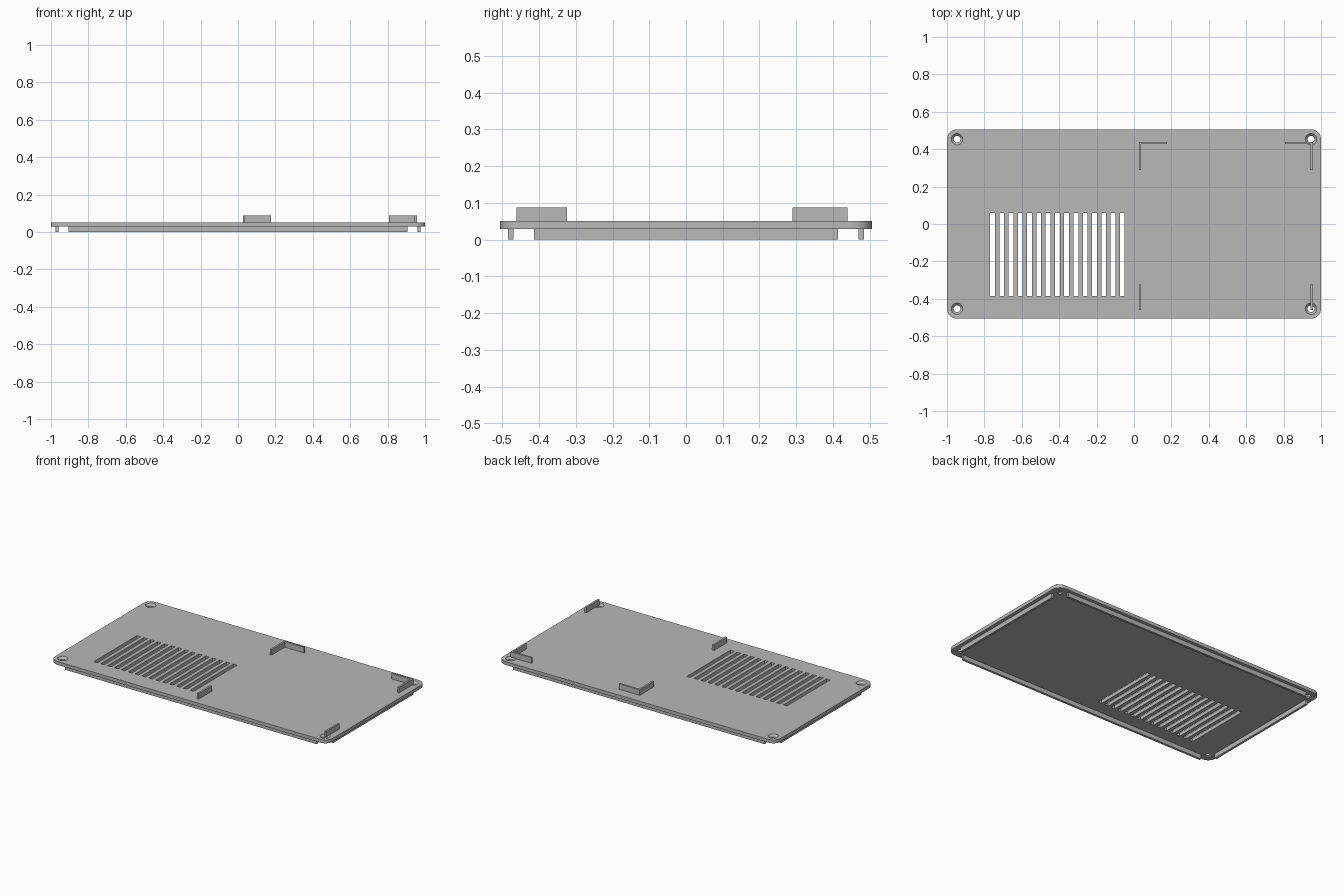
import bpy
import bmesh
from mathutils import Matrix, Vector

cube = bpy.data.objects.get("Cube")
if cube:
    bpy.data.objects.remove(cube, do_unlink=True)

HALF_X, HALF_Y = 1.0, 0.506
PLATE_BOTTOM, PLATE_TOP, WALL_TOP = 0.029, 0.051, 0.087

grey = bpy.data.materials.new("light grey")
grey.use_nodes = True
grey.diffuse_color = (0.48, 0.48, 0.48, 1)
grey.node_tree.nodes["Principled BSDF"].inputs["Base Color"].default_value = grey.diffuse_color


def add_box(bm, x0, x1, y0, y1, z0, z1):
    centre = Vector((x0 + x1, y0 + y1, z0 + z1)) / 2
    size = Matrix.Diagonal((x1 - x0, y1 - y0, z1 - z0, 1))
    return bmesh.ops.create_cube(bm, size=1, matrix=Matrix.Translation(centre) @ size)["verts"]


def add_cone(bm, x, y, z0, z1, r0, r1):
    bmesh.ops.create_cone(bm, cap_ends=True, segments=32, radius1=r0, radius2=r1, depth=z1 - z0,
                          matrix=Matrix.Translation((x, y, (z0 + z1) / 2)))


def make_object(name, bm):
    mesh = bpy.data.meshes.new(name)
    bmesh.ops.recalc_face_normals(bm, faces=bm.faces)
    bm.to_mesh(mesh)
    bm.free()
    mesh.materials.append(grey)
    obj = bpy.data.objects.new(name, mesh)
    bpy.context.collection.objects.link(obj)
    return obj


def make_boxes(name, boxes):
    bm = bmesh.new()
    for box in boxes:
        add_box(bm, *box)
    return make_object(name, bm)


# Plate with rounded corners
bm = bmesh.new()
add_box(bm, -HALF_X, HALF_X, -HALF_Y, HALF_Y, PLATE_BOTTOM, PLATE_TOP)
uprights = [e for e in bm.edges if abs(e.verts[0].co.z - e.verts[1].co.z) > 0.01]
bmesh.ops.bevel(bm, geom=uprights, offset=0.053, segments=8, profile=0.5, affect="EDGES")
plate = make_object("cover_plate", bm)


def cut(name, bm):
    cutter = make_object(name, bm)
    cutter.hide_render = True
    mod = plate.modifiers.new(name, "BOOLEAN")
    mod.operation = "DIFFERENCE"
    mod.solver = "EXACT"
    mod.object = cutter
    bpy.context.view_layer.objects.active = plate
    bpy.ops.object.modifier_apply(modifier=mod.name)
    bpy.data.objects.remove(cutter, do_unlink=True)


# Vent slots
bm = bmesh.new()
for i in range(15):
    x = -0.77 + i * 0.0496
    add_box(bm, x, x + 0.026, -0.385, 0.06, 0, 0.1)
cut("slot_cutter", bm)

# Countersunk screw holes
corners = [(sx * 0.946, sy * 0.453) for sx in (-1, 1) for sy in (-1, 1)]
bm = bmesh.new()
for x, y in corners:
    add_cone(bm, x, y, 0, 0.1, 0.018, 0.018)
cut("hole_cutter", bm)
bm = bmesh.new()
for x, y in corners:
    add_cone(bm, x, y, 0.036, 0.056, 0.017, 0.035)
cut("countersink_cutter", bm)

bpy.ops.object.select_all(action="DESELECT")
plate.select_set(True)
bpy.context.view_layer.objects.active = plate
bpy.ops.object.shade_smooth_by_angle()

# Locating rails under each edge
for name, s in (("right", -1), ("left", 1)):
    x0, x1 = sorted((s * 0.961, s * 0.976))
    make_boxes(name + "_rail", [(x0, x1, -0.414, 0.414, 0, PLATE_BOTTOM)])
for name, s in (("front", -1), ("back", 1)):
    y0, y1 = sorted((s * 0.47, s * 0.485))
    make_boxes(name + "_rail", [(-0.907, 0.907, y0, y1, 0, PLATE_BOTTOM)])

# Board guides on top: straight at the front, L-shaped at the back
for name, x, arm0, arm1 in (("inner", 0.026, 0.038, 0.177), ("outer", 0.945, 0.806, 0.945)):
    make_boxes(name + "_front_guide", [(x, x + 0.012, -0.461, -0.324, PLATE_TOP, WALL_TOP)])
    make_boxes(name + "_back_guide", [
        (x, x + 0.012, 0.29, 0.439, PLATE_TOP, WALL_TOP),
        (arm0, arm1, 0.427, 0.439, PLATE_TOP, WALL_TOP)])
